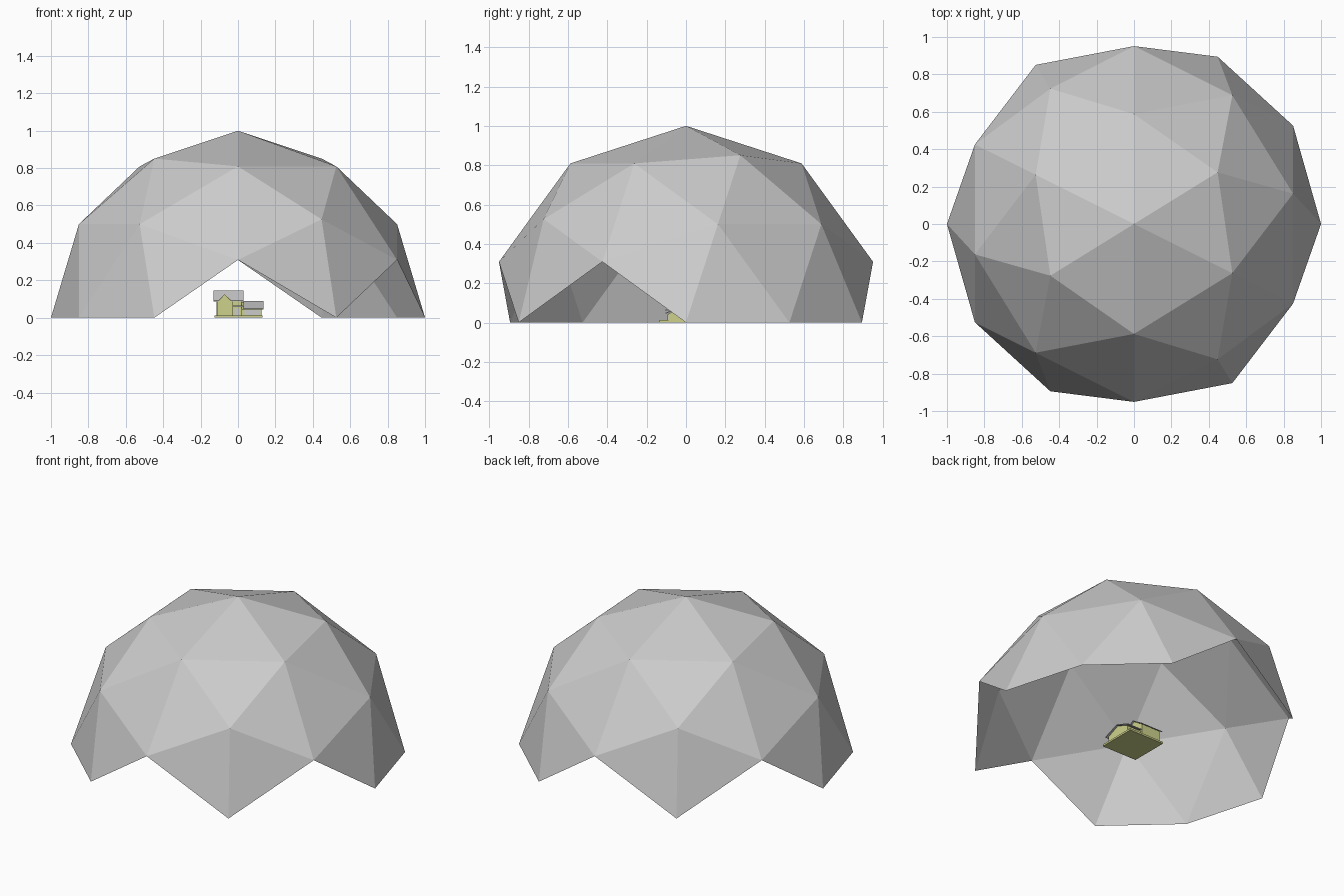
import bpy, bmesh, math
from mathutils import Matrix

if "Cube" in bpy.data.objects:
    bpy.data.objects.remove(bpy.data.objects["Cube"])


def material(name, rgb):
    m = bpy.data.materials.new(name)
    m.diffuse_color = (*rgb, 1)
    m.use_nodes = True
    m.node_tree.nodes["Principled BSDF"].inputs["Base Color"].default_value = m.diffuse_color
    return m


GREY = material("dome grey", (0.6, 0.6, 0.6))
YELLOW = material("pale yellow", (0.62, 0.65, 0.26))


def finish(bm, name, mat):
    me = bpy.data.meshes.new(name)
    bm.to_mesh(me)
    bm.free()
    me.materials.append(mat)
    ob = bpy.data.objects.new(name, me)
    bpy.context.collection.objects.link(ob)
    return ob


def prism(name, profile, start, end, axis, mat):
    """Extrude a closed (horizontal, z) profile along x or y."""
    bm = bmesh.new()
    put = (lambda h, z: (start, h, z)) if axis == 'x' else (lambda h, z: (h, start, z))
    face = bm.faces.new([bm.verts.new(put(h, z)) for h, z in profile])
    ext = bmesh.ops.extrude_face_region(bm, geom=[face])["geom"]
    d = end - start
    bmesh.ops.translate(bm, verts=[v for v in ext if isinstance(v, bmesh.types.BMVert)],
                        vec=(d, 0, 0) if axis == 'x' else (0, d, 0))
    bmesh.ops.recalc_face_normals(bm, faces=bm.faces)
    return finish(bm, name, mat)


def box(name, x0, x1, y0, y1, z0, z1, mat):
    return prism(name, [(y0, z0), (y1, z0), (y1, z1), (y0, z1)], x0, x1, 'x', mat)


# Geodesic dome: edge-up sphere, keeping only facets wholly above the ground
tilt = math.atan(0.5 * (math.sqrt(5) - 1))
bm = bmesh.new()
bmesh.ops.create_icosphere(bm, subdivisions=2, radius=1)
bmesh.ops.transform(bm, verts=bm.verts,
                    matrix=Matrix.Rotation(tilt, 4, 'Z') @ Matrix.Rotation(-tilt, 4, 'Y'))
below = [v for v in bm.verts if v.co.z < -0.01]
bmesh.ops.delete(bm, geom=below, context='VERTS')
finish(bm, "dome_shell", GREY)

# Small house inside: plinth and walls
box("plinth", -0.125, 0.13, -0.135, 0.12, 0.0, 0.012, YELLOW)
prism("main_walls", [(-0.05, 0.01), (0.1, 0.01), (0.1, 0.09), (0.025, 0.138), (-0.05, 0.09)],
      -0.115, 0.02, 'x', YELLOW)
prism("side_walls", [(-0.09, 0.01), (0.09, 0.01), (0.09, 0.045), (0.0, 0.083), (-0.09, 0.045)],
      0.02, 0.125, 'x', YELLOW)
prism("front_gable", [(-0.11, 0.01), (-0.03, 0.01), (-0.03, 0.085), (-0.072, 0.125), (-0.11, 0.085)],
      -0.06, 0.02, 'y', YELLOW)


# Pitched roofs
def roof(name, x0, x1, y0, y1, eave, ridge):
    mid, t = (y0 + y1) / 2, 0.006
    prism(name, [(y0, eave), (mid, ridge), (y1, eave), (y1, eave - t), (mid, ridge - t), (y0, eave - t)],
          x0, x1, 'x', GREY)


roof("main_roof", -0.13, 0.03, -0.058, 0.108, 0.092, 0.145)
roof("side_roof", 0.03, 0.135, -0.105, 0.105, 0.05, 0.09)

# Front door, porch roof and garage door
box("porch_roof", -0.03, 0.03, -0.105, -0.05, 0.058, 0.065, GREY)
box("front_door", -0.02, 0.01, -0.054, -0.049, 0.012, 0.05, GREY)
box("garage_door", 0.035, 0.12, -0.094, -0.089, 0.014, 0.042, GREY)
